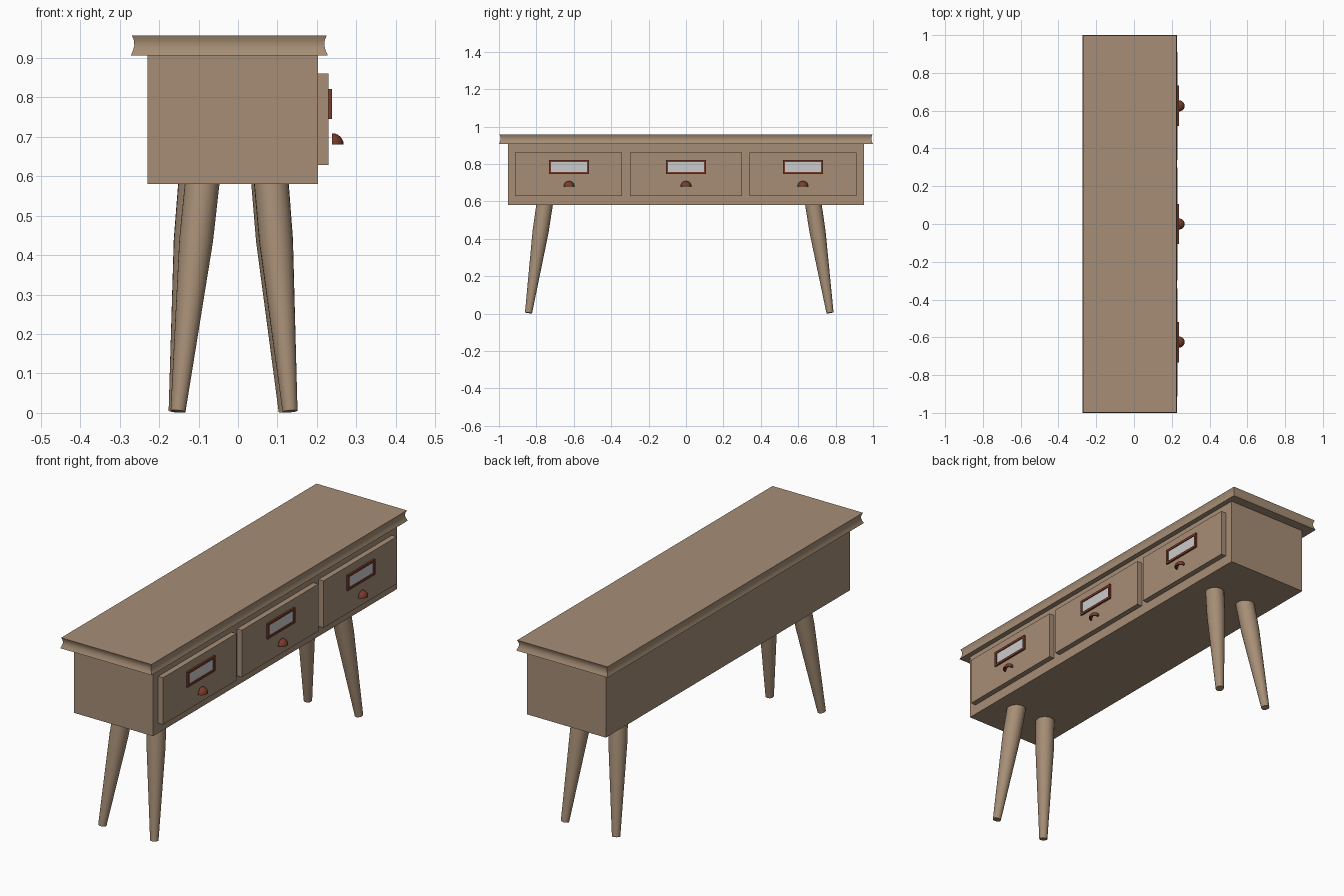
import bpy, bmesh, math
from mathutils import Vector

if "Cube" in bpy.data.objects:
    bpy.data.objects.remove(bpy.data.objects["Cube"])


def material(name, rgb):
    m = bpy.data.materials.new(name)
    m.diffuse_color = (*rgb, 1)
    m.use_nodes = True
    m.node_tree.nodes["Principled BSDF"].inputs["Base Color"].default_value = m.diffuse_color
    return m


WOOD = material("light brown wood", (0.38, 0.27, 0.18))
COPPER = material("dark red copper", (0.19, 0.045, 0.023))
PAPER = material("pale grey paper", (0.60, 0.60, 0.60))


def finish(name, bm, mat, smooth=False):
    bmesh.ops.recalc_face_normals(bm, faces=bm.faces[:])
    me = bpy.data.meshes.new(name)
    bm.to_mesh(me)
    bm.free()
    me.materials.append(mat)
    ob = bpy.data.objects.new(name, me)
    bpy.context.collection.objects.link(ob)
    if smooth:
        bpy.ops.object.select_all(action='DESELECT')
        ob.select_set(True)
        bpy.context.view_layer.objects.active = ob
        bpy.ops.object.shade_smooth_by_angle(angle=math.radians(35))
    return ob


def loft(name, rings, mat, smooth=False):
    """Skin a stack of point rings and cap both ends."""
    bm = bmesh.new()
    rows = [[bm.verts.new(p) for p in r] for r in rings]
    n = len(rows[0])
    for a, b in zip(rows, rows[1:]):
        for i in range(n):
            j = (i + 1) % n
            bm.faces.new((a[i], a[j], b[j], b[i]))
    bm.faces.new(rows[0][::-1])
    bm.faces.new(rows[-1])
    return finish(name, bm, mat, smooth)


def rect(x0, x1, y0, y1, z):
    return [(x0, y0, z), (x1, y0, z), (x1, y1, z), (x0, y1, z)]


def box(name, x0, x1, y0, y1, z0, z1, mat):
    return loft(name, [rect(x0, x1, y0, y1, z0), rect(x0, x1, y0, y1, z1)], mat)


# carcass
box("cabinet_body", -0.229, 0.203, -0.953, 0.953, 0.58, 0.908, WOOD)

# table top with a hollow moulded edge
edge = [(0.906, 0), (0.917, 0.005), (0.931, 0.009), (0.945, 0.008), (0.957, 0.003)]
loft("table_top", [rect(-0.272 + d, 0.228 - d, -1 + d, 1 - d, z) for z, d in edge], WOOD, True)


# splayed, tapered legs
def leg(name, top, foot):
    top, foot = Vector(top), Vector(foot)
    rot = (top - foot).to_track_quat('Z', 'Y')
    rings = []
    for t, r in ((0, 0.019), (0.74, 0.043), (1, 0.044)):
        c = foot.lerp(top, t)
        rings.append([c + rot @ Vector((r * math.cos(a), r * math.sin(a), 0))
                      for a in (math.tau * i / 24 for i in range(24))])
    loft(name, rings, WOOD, True)


leg("leg_left_back", (-0.09, -0.755, 0.59), (-0.152, -0.842, 0.004))
leg("leg_left_front", (0.084, -0.755, 0.59), (0.132, -0.842, 0.004))
leg("leg_right_back", (-0.107, 0.68, 0.59), (-0.157, 0.77, 0.004))
leg("leg_right_front", (0.077, 0.68, 0.59), (0.122, 0.77, 0.004))


# label holder: rectangular ring
def label_frame(name, y, z, hw, hh, x0, x1, b):
    bm = bmesh.new()
    corners = [(-1, -1), (1, -1), (1, 1), (-1, 1)]
    loops = [[bm.verts.new((x, y + sy * (hw - d), z + sz * (hh - d))) for sy, sz in corners]
             for x, d in ((x0, 0), (x1, 0), (x1, b), (x0, b))]
    for k in range(4):
        a, c = loops[k], loops[(k + 1) % 4]
        for i in range(4):
            j = (i + 1) % 4
            bm.faces.new((a[i], a[j], c[j], c[i]))
    finish(name, bm, COPPER)


# cup pull: quarter-sphere shell, open below and behind
def cup_pull(name, x, y, z, r, wall):
    bm = bmesh.new()
    nu, nv = 12, 6
    shells = []
    for rad in (r, r - wall):
        rows = []
        for i in range(nv + 1):
            e = math.pi / 2 * i / nv
            rows.append([bm.verts.new((x + rad * math.sin(u) * math.cos(e),
                                       y + rad * math.cos(u),
                                       z + rad * math.sin(u) * math.sin(e)))
                         for u in (math.pi * k / nu for k in range(nu + 1))])
        shells.append(rows)
        for a, b in zip(rows, rows[1:]):
            for k in range(nu):
                bm.faces.new((a[k], a[k + 1], b[k + 1], b[k]))
    for row in (0, nv):  # rims
        o, q = shells[0][row], shells[1][row]
        for k in range(nu):
            bm.faces.new((o[k], o[k + 1], q[k + 1], q[k]))
    bmesh.ops.remove_doubles(bm, verts=bm.verts[:], dist=1e-5)
    finish(name, bm, COPPER, True)


# three drawers with labels and pulls
drawers = [("left", -0.913, -0.341, -0.625), ("middle", -0.299, 0.299, 0.0), ("right", 0.339, 0.911, 0.625)]
for side, y0, y1, yc in drawers:
    box(f"{side}_drawer", 0.20, 0.230, y0, y1, 0.629, 0.861, WOOD)
    label_frame(f"{side}_label_frame", yc, 0.783, 0.107, 0.038, 0.229, 0.2385, 0.011)
    box(f"{side}_label", 0.229, 0.234, yc - 0.098, yc + 0.098, 0.754, 0.812, PAPER)
    cup_pull(f"{side}_cup_pull", 0.239, yc, 0.680, 0.029, 0.007)
